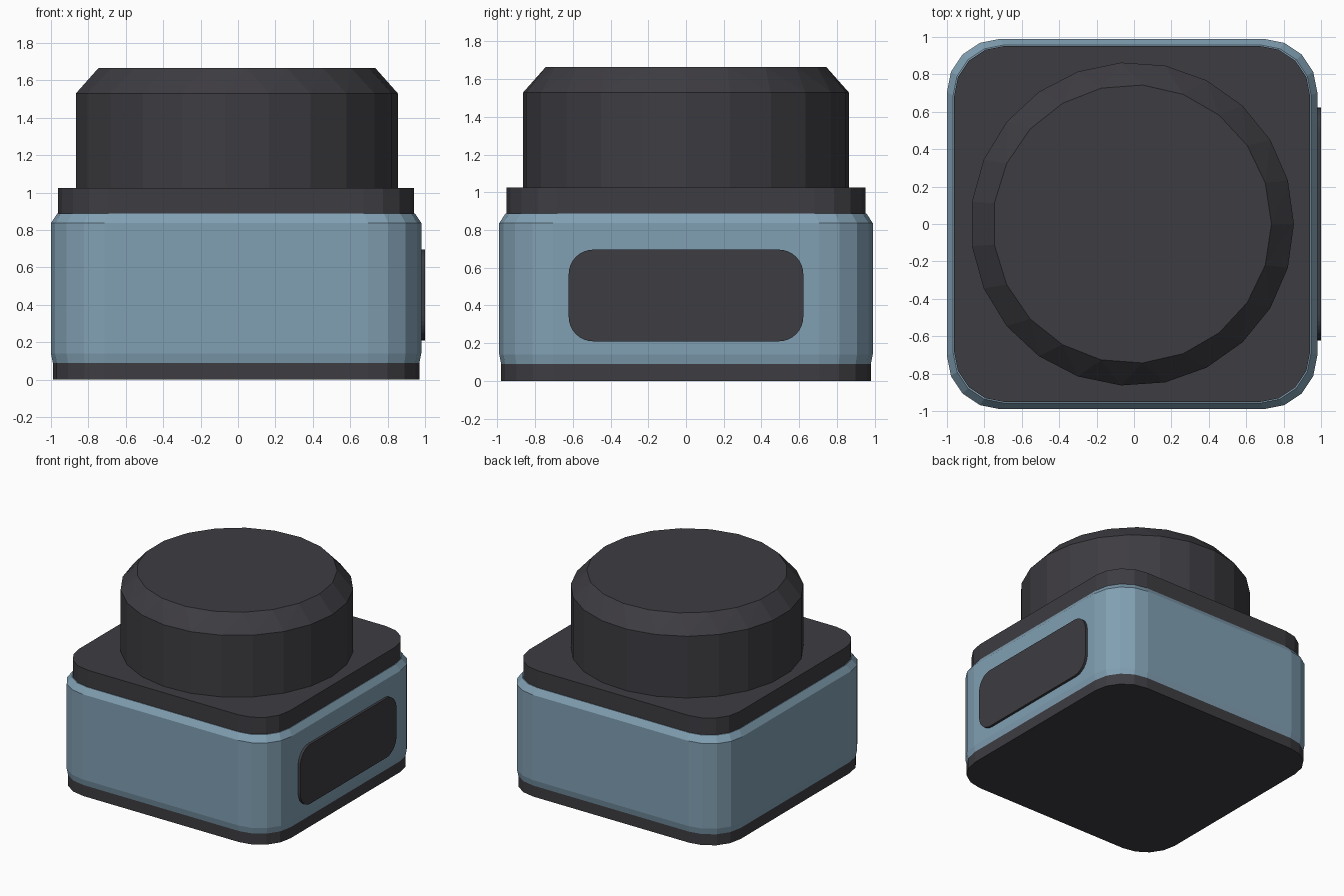
import bpy, bmesh
from math import cos, sin, pi
from mathutils import Vector

if "Cube" in bpy.data.objects:
    bpy.data.objects.remove(bpy.data.objects["Cube"])

CX = -0.01  # main body centre; the side panel takes up the rest of the width


def material(name, rgb):
    m = bpy.data.materials.new(name)
    m.diffuse_color = (*rgb, 1)
    m.use_nodes = True
    m.node_tree.nodes["Principled BSDF"].inputs["Base Color"].default_value = m.diffuse_color
    return m


blue = material("blue_shell", (0.22, 0.35, 0.45))
dark = material("dark_plastic", (0.047, 0.045, 0.053))


def rounded_rect(hx, hy, r, seg):
    """Counter-clockwise outline with rounded corners."""
    pts = []
    for i, (sx, sy) in enumerate(((1, 1), (-1, 1), (-1, -1), (1, -1))):
        for k in range(seg + 1):
            a = (i + k / seg) * pi / 2
            pts.append((sx * (hx - r) + r * cos(a), sy * (hy - r) + r * sin(a)))
    return pts


def circle(r, n):
    return [(r * cos(2 * pi * k / n), r * sin(2 * pi * k / n)) for k in range(n)]


def loft(name, sections, mat, place=lambda x, y, z: (x + CX, y, z)):
    """Stack (outline, height) sections into a closed, capped solid."""
    bm = bmesh.new()
    rings = [[bm.verts.new(place(x, y, z)) for x, y in pts] for pts, z in sections]
    for a, b in zip(rings, rings[1:]):
        # advance around both rings, so differing side counts still join
        na, nb = len(a), len(b)
        if na == nb:
            for i in range(na):
                j = (i + 1) % na
                bm.faces.new((a[i], a[j], b[j], b[i]))
            continue
        i = j = 0
        while i < na or j < nb:
            if j >= nb or (i < na and (i + 1) / na <= (j + 1) / nb):
                bm.faces.new((a[i % na], a[(i + 1) % na], b[j % nb]))
                i += 1
            else:
                bm.faces.new((a[i % na], b[(j + 1) % nb], b[j % nb]))
                j += 1
    bm.faces.new(rings[0][::-1])
    bm.faces.new(rings[-1])
    bmesh.ops.recalc_face_normals(bm, faces=bm.faces)
    me = bpy.data.meshes.new(name)
    bm.to_mesh(me)
    bm.free()
    me.materials.append(mat)
    ob = bpy.data.objects.new(name, me)
    bpy.context.collection.objects.link(ob)
    return ob


def square(h, r):
    return rounded_rect(h, h, r, 4)


# Base plate
loft("base_plate", [(square(0.98, 0.275), 0), (square(0.98, 0.275), 0.09)], dark)

# Coloured shell with chamfered rims
loft("shell", [(square(0.98, 0.275), 0.09), (square(0.99, 0.285), 0.14),
               (square(0.99, 0.285), 0.837), (square(0.957, 0.27), 0.887)], blue)

# Upper plate
loft("top_plate", [(square(0.952, 0.27), 0.887), (square(0.952, 0.27), 1.025)], dark)

# Round knob with sloped rim
loft("knob", [(circle(0.865, 23), 1.025), (circle(0.865, 23), 1.53),
              (circle(0.745, 21), 1.665)], dark)

# Raised panel on the right side
panel = rounded_rect(0.622, 0.243, 0.13, 8)
loft("side_panel", [(panel, 0.96), (panel, 1.0)], dark,
     lambda u, v, d: (d, u, v + 0.453))
